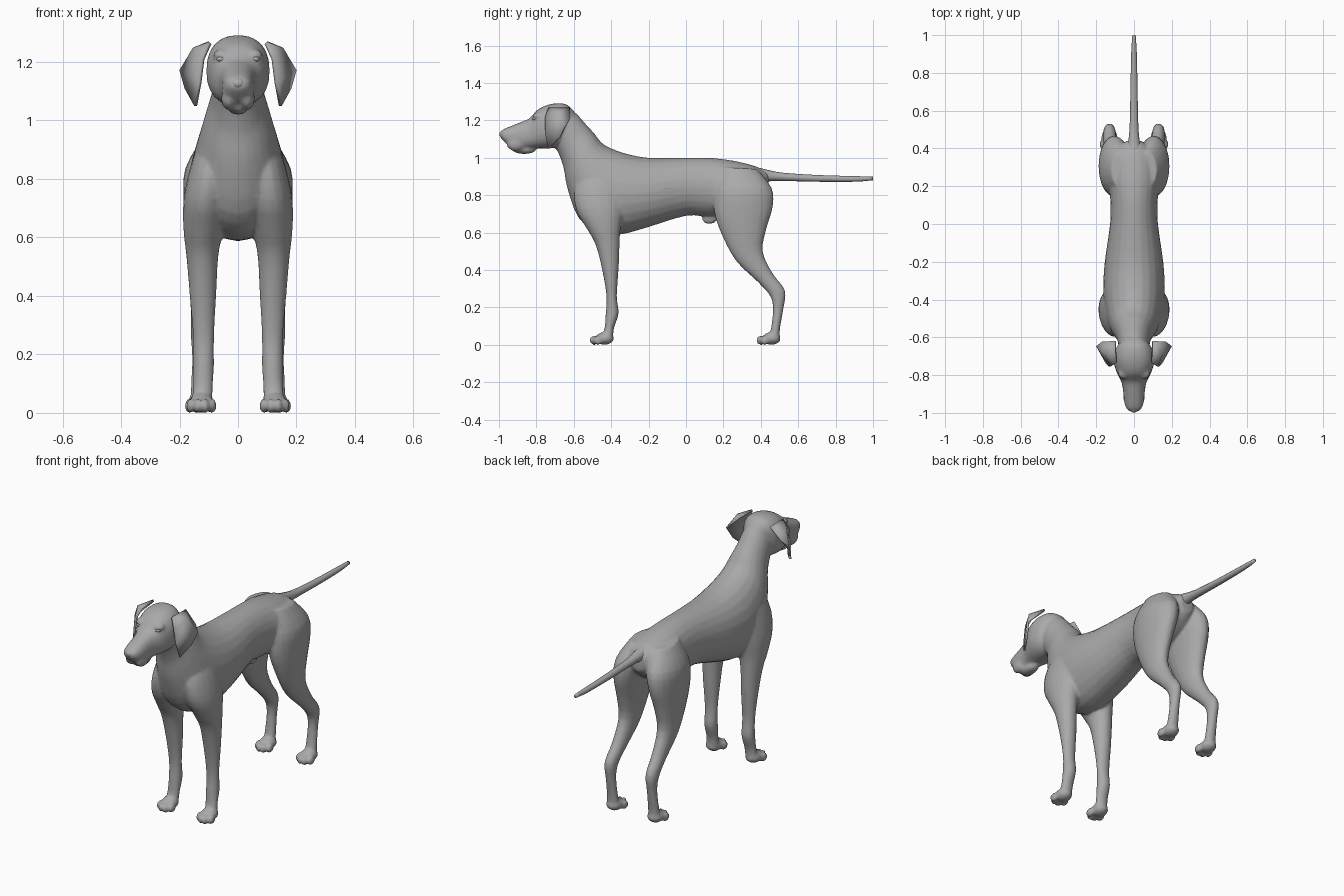
import bpy, bmesh, math
from mathutils import Vector, Matrix

coat = bpy.data.materials.new("grey coat")
coat.diffuse_color = (0.40, 0.40, 0.40, 1)


def spline(rows, steps=3):
    """Catmull-Rom interpolation through rows of numbers."""
    out = []
    for i in range(len(rows) - 1):
        a, b = rows[max(i - 1, 0)], rows[i]
        c, d = rows[i + 1], rows[min(i + 2, len(rows) - 1)]
        for k in range(steps):
            t = k / steps
            out.append([0.5 * (2 * q + (r - p) * t + (2 * p - 5 * q + 4 * r - s) * t * t
                               + (3 * q - p - 3 * r + s) * t ** 3)
                        for p, q, r, s in zip(a, b, c, d)])
    return out + [list(rows[-1])]


def loft(bm, rows, side=1, n=20, power=1.0):
    """Skin rings given as (y1, z1, y2, z2, centre x, half width)."""
    rings = []
    for y1, z1, y2, z2, cx, w in spline(rows):
        mid = Vector((cx * side, (y1 + y2) / 2, (z1 + z2) / 2))
        half = Vector((0, (y1 - y2) / 2, (z1 - z2) / 2))
        ring = []
        for k in range(n):
            a = 2 * math.pi * k / n
            c, s = math.cos(a), math.sin(a)
            c = math.copysign(abs(c) ** power, c)
            s = math.copysign(abs(s) ** power, s)
            ring.append(bm.verts.new(mid + half * s + Vector((w * c, 0, 0))))
        rings.append(ring)
    faces = [bm.faces.new(rings[0]), bm.faces.new(rings[-1][::-1])]
    for p, q in zip(rings, rings[1:]):
        faces += [bm.faces.new((p[k], q[k], q[(k + 1) % n], p[(k + 1) % n])) for k in range(n)]
    bmesh.ops.recalc_face_normals(bm, faces=faces)


def blob(bm, loc, size, tilt=0.0):
    m = (Matrix.Translation(loc) @ Matrix.Rotation(tilt, 4, 'X')
         @ Matrix.Diagonal((*size, 1)))
    bmesh.ops.create_uvsphere(bm, u_segments=14, v_segments=8, radius=1, matrix=m)


def finish(bm, name):
    me = bpy.data.meshes.new(name)
    for f in bm.faces:
        f.smooth = True
    bm.to_mesh(me)
    bm.free()
    me.materials.append(coat)
    ob = bpy.data.objects.new(name, me)
    bpy.context.collection.objects.link(ob)
    return ob


body = bmesh.new()
# trunk from rump to neck
loft(body, [
    (.44, .92, .44, .82, 0, .04), (.37, .955, .38, .76, 0, .11),
    (.25, .985, .26, .70, 0, .135), (.12, 1.0, .12, .685, 0, .125),
    (0, 1.0, 0, .69, 0, .127), (-.2, 1.0, -.2, .63, 0, .155),
    (-.33, 1.025, -.35, .59, 0, .163), (-.42, 1.06, -.47, .60, 0, .155),
    (-.46, 1.09, -.575, .68, 0, .14), (-.49, 1.13, -.635, .84, 0, .115),
    (-.54, 1.185, -.655, .95, 0, .092), (-.59, 1.24, -.69, 1.04, 0, .083),
    (-.65, 1.27, -.72, 1.06, 0, .075)], n=24)
# skull and muzzle
loft(body, [
    (-.60, 1.25, -.64, 1.12, 0, .06), (-.645, 1.288, -.68, 1.06, 0, .098),
    (-.72, 1.288, -.735, 1.05, 0, .108), (-.79, 1.26, -.79, 1.05, 0, .09),
    (-.835, 1.212, -.83, 1.05, 0, .068), (-.88, 1.192, -.88, 1.045, 0, .058),
    (-.94, 1.168, -.93, 1.055, 0, .053), (-.98, 1.15, -.965, 1.08, 0, .042),
    (-.995, 1.13, -.99, 1.105, 0, .022)], n=24, power=.85)
# lower jaw and sheath
blob(body, (0, -.865, 1.045), (.036, .065, .025))
blob(body, (0, .13, .68), (.022, .045, .034), .3)

for s in (1, -1):
    # brows and lips
    blob(body, (.055 * s, -.79, 1.222), (.03, .03, .022))
    blob(body, (.03 * s, -.91, 1.075), (.028, .05, .04))
    # shoulder and foreleg
    loft(body, [
        (-.36, .97, -.50, .97, .07, .045), (-.33, .86, -.59, .86, .088, .07),
        (-.33, .73, -.59, .73, .108, .078), (-.35, .62, -.53, .62, .118, .068),
        (-.355, .54, -.485, .54, .122, .055), (-.36, .41, -.45, .41, .120, .046),
        (-.37, .26, -.425, .26, .118, .036), (-.36, .17, -.43, .16, .118, .036),
        (-.385, .09, -.435, .09, .120, .034), (-.39, .03, -.45, .04, .124, .036)], s)
    # thigh and hind leg
    loft(body, [
        (.19, .95, .38, .94, .07, .05), (.15, .83, .458, .84, .098, .083),
        (.15, .71, .465, .74, .110, .076), (.195, .58, .43, .62, .118, .060),
        (.27, .445, .41, .50, .122, .046), (.385, .335, .465, .38, .126, .036),
        (.45, .26, .53, .29, .130, .032), (.465, .19, .52, .19, .130, .027),
        (.455, .09, .503, .09, .130, .031), (.44, .03, .50, .03, .130, .034)], s)
    # paws with four toes
    for x, y in ((.125, -.44), (.13, .452)):
        blob(body, (x * s, y + .005, .034), (.044, .05, .034))
        for dx, dy in ((-.037, .008), (-.013, -.012), (.013, -.012), (.037, .008)):
            blob(body, ((x + dx) * s, y - .038 + dy, .024), (.0145, .027, .025))

skin = finish(body, "body")
fuse = skin.modifiers.new("fuse", 'REMESH')
fuse.mode, fuse.voxel_size, fuse.use_smooth_shade = 'VOXEL', .0075, True
soft = skin.modifiers.new("soften", 'SMOOTH')
soft.factor, soft.iterations = .5, 4
thin = skin.modifiers.new("simplify", 'DECIMATE')
thin.ratio = .2

# tail
bm = bmesh.new()
loft(bm, [(.36, .955, .38, .85, 0, .05), (.43, .937, .43, .872, 0, .032),
          (.52, .92, .52, .876, 0, .023), (.70, .908, .70, .872, 0, .019),
          (.90, .902, .90, .872, 0, .015), (1.0, .90, 1.0, .88, 0, .009)], n=12)
finish(bm, "tail")

# nose pad
bm = bmesh.new()
blob(bm, (0, -.975, 1.128), (.026, .024, .02), .3)
finish(bm, "nose")

for s, tag in ((1, "left"), (-1, "right")):
    # hanging ear flap folded along its top edge
    bm = bmesh.new()
    v = [bm.verts.new((x * s, y, z)) for x, y, z in (
        (.095, -.735, 1.265), (.10, -.62, 1.265), (.15, -.685, 1.245),
        (.195, -.645, 1.17), (.165, -.625, 1.20), (.178, -.675, 1.11),
        (.145, -.735, 1.05), (.13, -.75, 1.13), (.12, -.752, 1.21))]
    for f in ((0, 2, 1), (1, 2, 4), (2, 3, 4), (0, 8, 2), (8, 7, 2),
              (2, 7, 3), (7, 5, 3), (7, 6, 5)):
        bm.faces.new([v[i] for i in f])
    bmesh.ops.recalc_face_normals(bm, faces=bm.faces[:])
    ear = finish(bm, tag + "_ear")
    flap = ear.modifiers.new("thickness", 'SOLIDIFY')
    flap.thickness, flap.offset = .012, 0
    # eye
    bm = bmesh.new()
    blob(bm, (.058 * s, -.808, 1.21), (.016, .014, .010))
    finish(bm, tag + "_eye")
